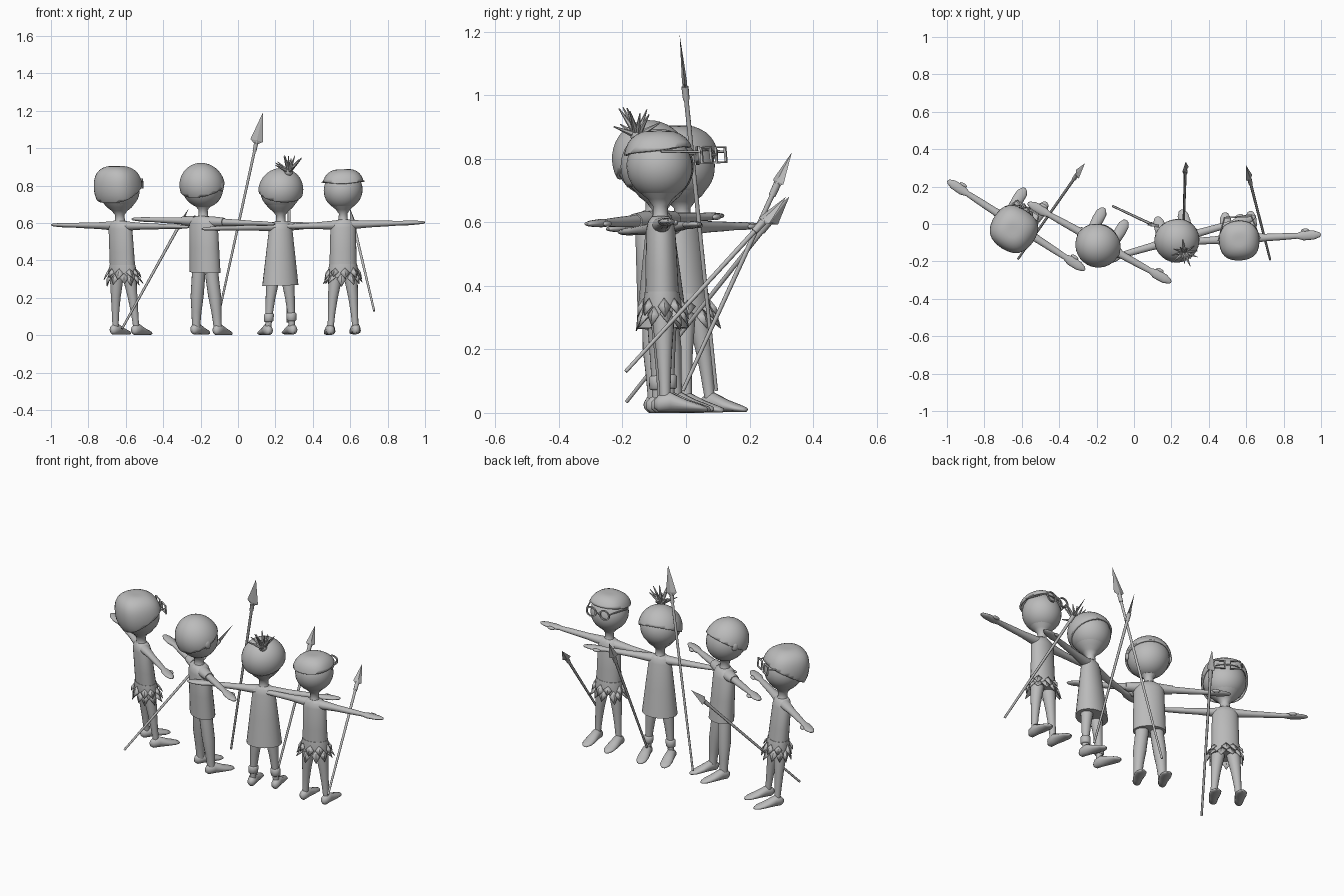
import bpy, bmesh, math, random
from mathutils import Matrix, Vector

if "Cube" in bpy.data.objects:
    bpy.data.objects.remove(bpy.data.objects["Cube"])
random.seed(4)
pi = math.pi

# the whole model is one plain grey
GREY = bpy.data.materials.new("plain grey")
GREY.diffuse_color = (0.5, 0.5, 0.5, 1)
GREY.use_nodes = True
GREY.node_tree.nodes["Principled BSDF"].inputs["Base Color"].default_value = GREY.diffuse_color

def finish(name, bm, M=Matrix(), angle=50):
    bmesh.ops.recalc_face_normals(bm, faces=bm.faces)
    bm.transform(M)
    me = bpy.data.meshes.new(name)
    bm.to_mesh(me)
    bm.free()
    me.materials.append(GREY)
    for p in me.polygons:
        p.use_smooth = True
    me.set_sharp_from_angle(angle=math.radians(angle))
    ob = bpy.data.objects.new(name, me)
    bpy.context.collection.objects.link(ob)
    return ob

def loft(name, axis, sections, M, side=1, n=16):
    """Tube through ellipses (position, centre u, centre v, radius u, radius v)."""
    bm = bmesh.new()
    rings = []
    for t, u, v, ru, rv in sections:
        ring = []
        for i in range(n):
            a = 2 * pi * i / n
            p, q = u + ru * math.cos(a), v + rv * math.sin(a)
            co = {'x': (t, p, q), 'y': (p, t, q), 'z': (p, q, t)}[axis]
            ring.append(bm.verts.new((co[0] * side, co[1], co[2])))
        rings.append(ring)
    for a, b in zip(rings, rings[1:]):
        for i in range(n):
            bm.faces.new((a[i], a[(i + 1) % n], b[(i + 1) % n], b[i]))
    bm.faces.new(rings[0])
    bm.faces.new(rings[-1])
    return finish(name, bm, M)

def rod(name, p0, p1, r0, r1, M=Matrix(), n=8):
    p0, p1 = Vector(p0), Vector(p1)
    d = p1 - p0
    bm = bmesh.new()
    bmesh.ops.create_cone(bm, cap_ends=True, segments=n, radius1=r0, radius2=r1, depth=d.length,
                          matrix=Matrix.Translation((p0 + p1) / 2) @ d.to_track_quat('Z', 'Y').to_matrix().to_4x4())
    return finish(name, bm, M)

def ball(name, c, r, M, scale=(1, 1, 1)):
    bm = bmesh.new()
    bmesh.ops.create_uvsphere(bm, u_segments=28, v_segments=18, radius=r,
                              matrix=Matrix.Translation(c) @ Matrix.Diagonal((*scale, 1)))
    return finish(name, bm, M)

def hair(name, hz, r, front, back, boxy, M):
    """Shell over the head, cut by a plane sloping from forehead to nape."""
    bm = bmesh.new()
    bmesh.ops.create_uvsphere(bm, u_segments=32, v_segments=20, radius=1)
    bmesh.ops.bisect_plane(bm, geom=bm.verts[:] + bm.edges[:] + bm.faces[:], clear_outer=True,
                           plane_co=(0, .92, front), plane_no=(0, front - back, -1.75))
    for v in bm.verts:
        l4 = sum(c ** 4 for c in v.co) ** .25
        v.co *= 1.05 * r / l4 ** boxy
        v.co.z = min(v.co.z, r * (1.06 - .15 * boxy)) + hz
    ob = finish(name, bm, M, 60)
    s = ob.modifiers.new("thickness", 'SOLIDIFY')
    s.thickness, s.offset = .01, 0

def glasses(name, hz, y, size, sides, M):
    for s in (-1, 1):
        bm = bmesh.new()                       # lens rim: swept ring
        rings = []
        for i in range(sides):
            a = 2 * pi * (i + .5) / sides
            rings.append([bm.verts.new((s * .042 + (size + k) * math.cos(a), y + j, hz + (size + k) * math.sin(a) * .9))
                          for k, j in ((-.004, -.004), (.004, -.004), (.004, .004), (-.004, .004))])
        for i in range(sides):
            a, b = rings[i], rings[(i + 1) % sides]
            for j in range(4):
                bm.faces.new((a[j], a[(j + 1) % 4], b[(j + 1) % 4], b[j]))
        finish(name + "_rim", bm, M, 40)
        rod(name + "_temple", (s * .072, y, hz + .01), (s * .112, 0, hz + .01), .004, .004, M)
    rod(name + "_bridge", (-.014, y, hz), (.014, y, hz), .004, .004, M)

def leaf_skirt(name, M):
    loft(name + "_waist", 'z', [(.31, 0, 0, .078, .06), (.34, 0, 0, .08, .061), (.38, 0, 0, .075, .055)], M, n=24)
    bm = bmesh.new()
    for top, drop, n in ((.36, .06, 9), (.335, .07, 11)):
        for i in range(n):
            a = 2 * pi * (i + random.uniform(-.2, .2)) / n
            drop_i = drop * random.uniform(.75, 1.1)
            def pt(da, out, z):
                return bm.verts.new(((.078 + out) * math.cos(a + da), (.06 + out) * math.sin(a + da), z))
            b, l, r = pt(0, 0, top), pt(-.3, .01, top - drop_i * .45), pt(.3, .01, top - drop_i * .45)
            m, t = pt(0, .018, top - drop_i * .45), pt(0, random.uniform(.018, .036), top - drop_i)
            for f in ((b, l, m), (b, m, r), (l, t, m), (m, t, r)):
                bm.faces.new(f)
    ob = finish(name + "_leaves", bm, M, 20)
    ob.modifiers.new("thickness", 'SOLIDIFY').thickness = .003

def figure(name, cx, cy, turn, lean, roll, zs, hz, r, trousers=False):
    # turn about z, lean back by shearing, tilt of the arm line
    shear = Matrix(((1, 0, 0, 0), (0, 1, -lean, .6 * lean), (roll, 0, zs, 0), (0, 0, 0, 1)))
    M = Matrix.Translation((cx, cy, 0)) @ Matrix.Rotation(math.radians(turn), 4, 'Z') @ shear
    ball(name + "_head", (0, 0, hz), r, M)
    k = r / .108
    loft(name + "_neck", 'z', [(z, 0, 0, q * k, q * k) for z, q in
         ((.59, .04), (.622, .025), (.65, .024), (.672, .04), (.69, .062), (.71, .077))], M, n=24)
    wide = 1.35 if trousers else 1
    for s in (-1, 1):
        loft(name + "_arm", 'x', [(x, 0, .59, a, b) for x, a, b in
             ((.03, .03, .026), (.07, .027, .023), (.14, .02, .018), (.24, .018, .015), (.31, .015, .012),
              (.345, .026, .013), (.40, .024, .010), (.43, .013, .007), (.438, .004, .003))], M, s)
        ball(name + "_thumb", (s * .355, .027, .588), .022, M, (1, .45, .4))
        loft(name + "_leg", 'z', [(z, x, 0, q * w, q * w) for z, x, q, w in
             ((.38, .036, .036, 1), (.30, .042, .036, 1), (.20, .054, .026, wide), (.12, .061, .02, wide),
              (.06, .065, .017, wide), (.035, .066, .017, wide))], M, s)
        loft(name + "_foot", 'y', [(y, .068, cz, a, b) for y, a, b, cz in
             ((-.036, .008, .012, .025), (-.022, .022, .025, .027), (.015, .026, .031, .033), (.065, .031, .019, .021),
              (.105, .029, .012, .014), (.128, .016, .008, .010), (.134, .005, .003, .008))], M, s)
    return M

def torso(name, M, hem, w0, w1, d0, d1):
    loft(name, 'z', [(hem, 0, 0, w0, d0), ((hem + .58) / 2, 0, 0, (w0 + w1) / 2, (d0 + d1) / 2),
                     (.575, 0, 0, w1, d1), (.603, 0, 0, w1 * .88, d1 * .85), (.618, 0, 0, w1 * .5, d1 * .6)], M, n=24)

# boy with square glasses and leaf skirt
M = figure("square_glasses_boy", -.63, -.008, -33, .10, -.012, .99, .79, .115)
torso("square_glasses_boy_torso", M, .32, .074, .07, .055, .046)
leaf_skirt("square_glasses_boy_skirt", M)
hair("square_glasses_boy_hair", .795, .113, .32, -.65, .4, M)
glasses("square_glasses", .82, .135, .038, 4, M)

# boy with shirt and trousers
M = figure("shirt_boy", -.185, -.10, -29, .07, -.03, 1.03, .772, .112, True)
torso("shirt_boy_shirt", M, .325, .088, .082, .064, .054)
hair("shirt_boy_hair", .772, .112, .42, -.45, 0, M)
for s in (-1, 1):
    loft("shirt_boy_sleeve", 'x', [(.05, 0, .59, .034, .029), (.085, 0, .59, .031, .026), (.125, 0, .59, .026, .023)], M, s)
    ball("shirt_boy_ear", (s * .114, .005, .775), .024, M, (.45, .8, 1))

# girl with dress, tied hair and ankle bands
M = figure("dress_girl", .228, -.082, 16, .02, .03, .985, .787, .11)
torso("dress_girl_dress", M, .27, .098, .064, .08, .045)
hair("dress_girl_hair", .787, .11, .35, -.55, 0, M)
for s in (-1, 1):
    loft("dress_girl_ankle_band", 'z', [(.075, s * .064, 0, .021, .021), (.08, s * .064, 0, .026, .026),
         (.115, s * .062, 0, .027, .027), (.12, s * .061, 0, .022, .022)], M)
knot = Vector((.022, -.075, .885))
ball("dress_girl_hair_knot", knot, .022, M)
for i in range(13):
    a = 2 * pi * i / 13
    d = Vector((math.cos(a) * .8, math.sin(a) * .8 - .1, random.uniform(.3, 1.8))).normalized()
    rod("dress_girl_hair_spike", knot, knot + d * random.uniform(.075, .105), .012, .002, M, 6)

# boy with round glasses, flat hair and leaf skirt
M = figure("round_glasses_boy", .562, -.08, 3, .02, .03, 1, .775, .104)
torso("round_glasses_boy_torso", M, .32, .074, .068, .055, .046)
leaf_skirt("round_glasses_boy_skirt", M)
hair("round_glasses_boy_hair", .778, .104, .52, .3, .4, M)
glasses("round_glasses", .81, .122, .029, 16, M)

# spears: shaft, binding and flat point
def spear(name, base, tip, length, width, flat):
    base, tip = Vector(base), Vector(tip)
    d = (tip - base).normalized()
    w = Vector(flat)
    w = (w - d * w.dot(d)).normalized()
    t = d.cross(w)
    foot = tip - d * length
    rod(name + "_shaft", base, foot + d * .03, .006, .008)
    rod(name + "_binding", foot - d * .03, foot + d * .012, .011, .012)
    bm = bmesh.new()
    wide = foot + d * length * .15
    for p in (foot, tip, wide + w * width / 2, wide - w * width / 2, wide + t * .008, wide - t * .008):
        bm.verts.new(p)
    bmesh.ops.convex_hull(bm, input=bm.verts)
    finish(name + "_point", bm, angle=10)

spear("left_spear", (-.62, -.187, .035), (-.262, .325, .68), .12, .055, (0, 1, 0))
spear("tall_spear", (-.112, .095, .07), (.133, -.02, 1.19), .18, .07, (1, 0, 0))
spear("dress_spear", (.265, -.01, .07), (.276, .333, .82), .12, .05, (.6, .5, -.4))
spear("right_spear", (.728, -.19, .13), (.598, .315, .68), .12, .05, (.6, .5, -.4))
